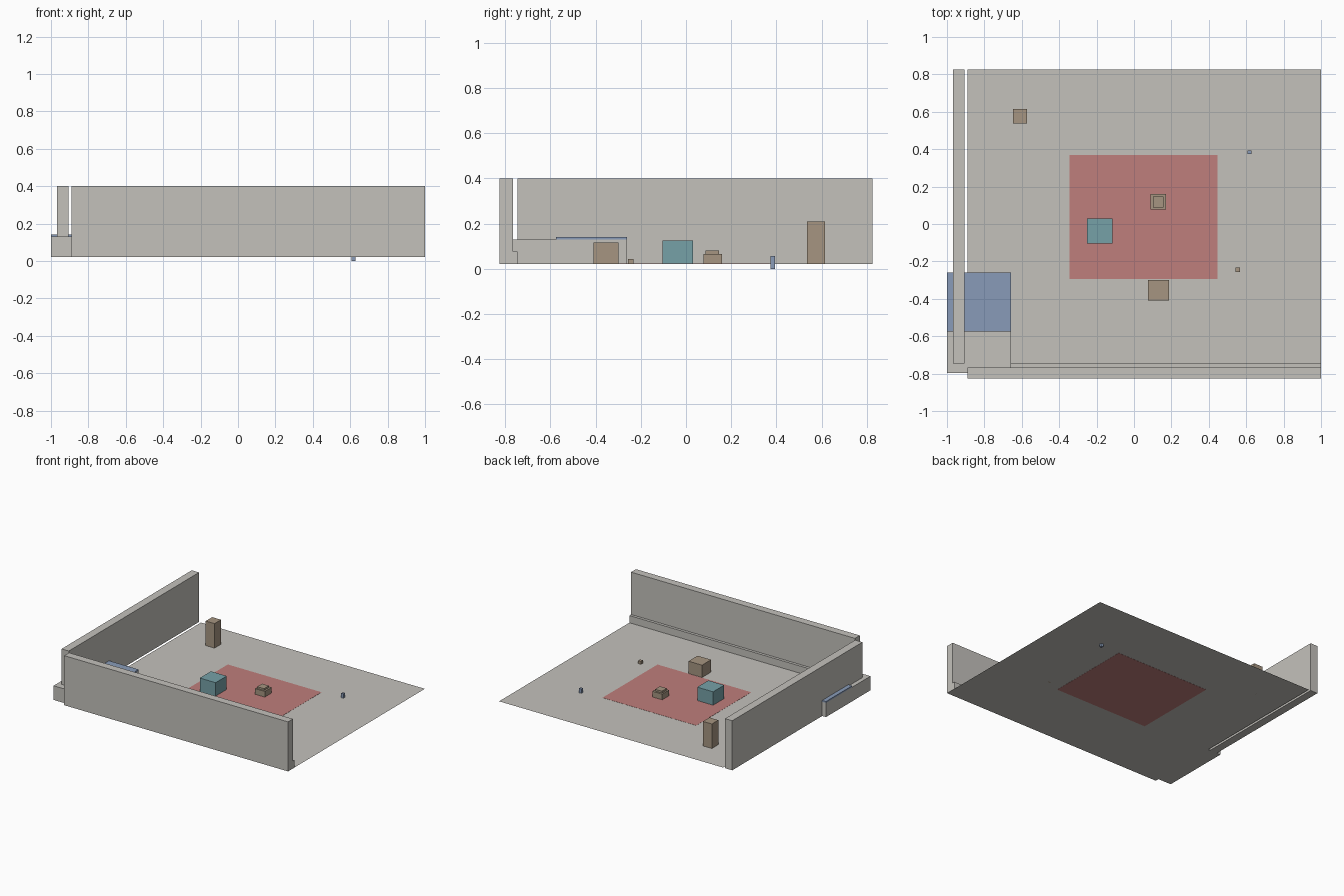
import bpy

if "Cube" in bpy.data.objects:
    bpy.data.objects.remove(bpy.data.objects["Cube"])

FLOOR = 0.022   # floor level
WALL = 0.40     # wall top


def material(name, rgb):
    m = bpy.data.materials.new(name)
    m.diffuse_color = (*rgb, 1.0)
    m.use_nodes = True
    m.node_tree.nodes["Principled BSDF"].inputs["Base Color"].default_value = m.diffuse_color
    return m


grey = material("plaster_grey", (0.55, 0.535, 0.50))
red = material("rug_red", (0.52, 0.21, 0.20))
teal = material("teal", (0.18, 0.355, 0.39))
brown = material("wood_brown", (0.38, 0.30, 0.22))
blue = material("slate_blue", (0.25, 0.33, 0.48))


def box(name, mat, x, y, z):
    """Box spanning the given (min, max) ranges."""
    bpy.ops.mesh.primitive_cube_add(size=1)
    o = bpy.context.object
    o.name = name
    o.location = [(a + b) / 2 for a, b in (x, y, z)]
    o.scale = [b - a for a, b in (x, y, z)]
    bpy.ops.object.transform_apply(location=True, scale=True)
    o.data.materials.append(mat)
    return o


# floor: a single sheet
bpy.ops.mesh.primitive_plane_add(size=1)
floor = bpy.context.object
floor.name = "floor"
floor.scale = (1.89, 1.591, 1)
floor.location = (0.055, 0.0295, FLOOR)
bpy.ops.object.transform_apply(location=True, scale=True)
floor.data.materials.append(grey)

# walls, skirting and corner bench
box("front_wall", grey, (-0.89, 1.0), (-0.825, -0.766), (FLOOR, WALL))
box("left_wall", grey, (-0.968, -0.907), (-0.745, 0.825), (FLOOR, WALL))
box("skirting", grey, (-0.657, 1.0), (-0.766, -0.745), (FLOOR, 0.077))
box("corner_bench", grey, (-1.0, -0.657), (-0.796, -0.26), (FLOOR, 0.13))
box("bench_cushion", blue, (-1.0, -0.657), (-0.575, -0.26), (0.13, 0.141))

# rug, visible from both sides of the floor sheet
box("rug", red, (-0.344, 0.447), (-0.295, 0.368), (FLOOR - 0.001, FLOOR + 0.001))

# furniture blocks
box("teal_block", teal, (-0.25, -0.116), (-0.104, 0.03), (FLOOR, 0.125))
box("tall_cabinet", brown, (-0.648, -0.573), (0.536, 0.614), (FLOOR, 0.209))
box("crate", brown, (0.074, 0.188), (-0.408, -0.299), (FLOOR, 0.116))
box("low_table", brown, (0.089, 0.172), (0.077, 0.16), (FLOOR, 0.066))
box("table_top_block", brown, (0.101, 0.159), (0.087, 0.146), (0.066, 0.08))
box("small_block", brown, (0.543, 0.567), (-0.257, -0.233), (FLOOR, 0.044))
box("blue_post", blue, (0.608, 0.627), (0.374, 0.393), (0.0, 0.056))
